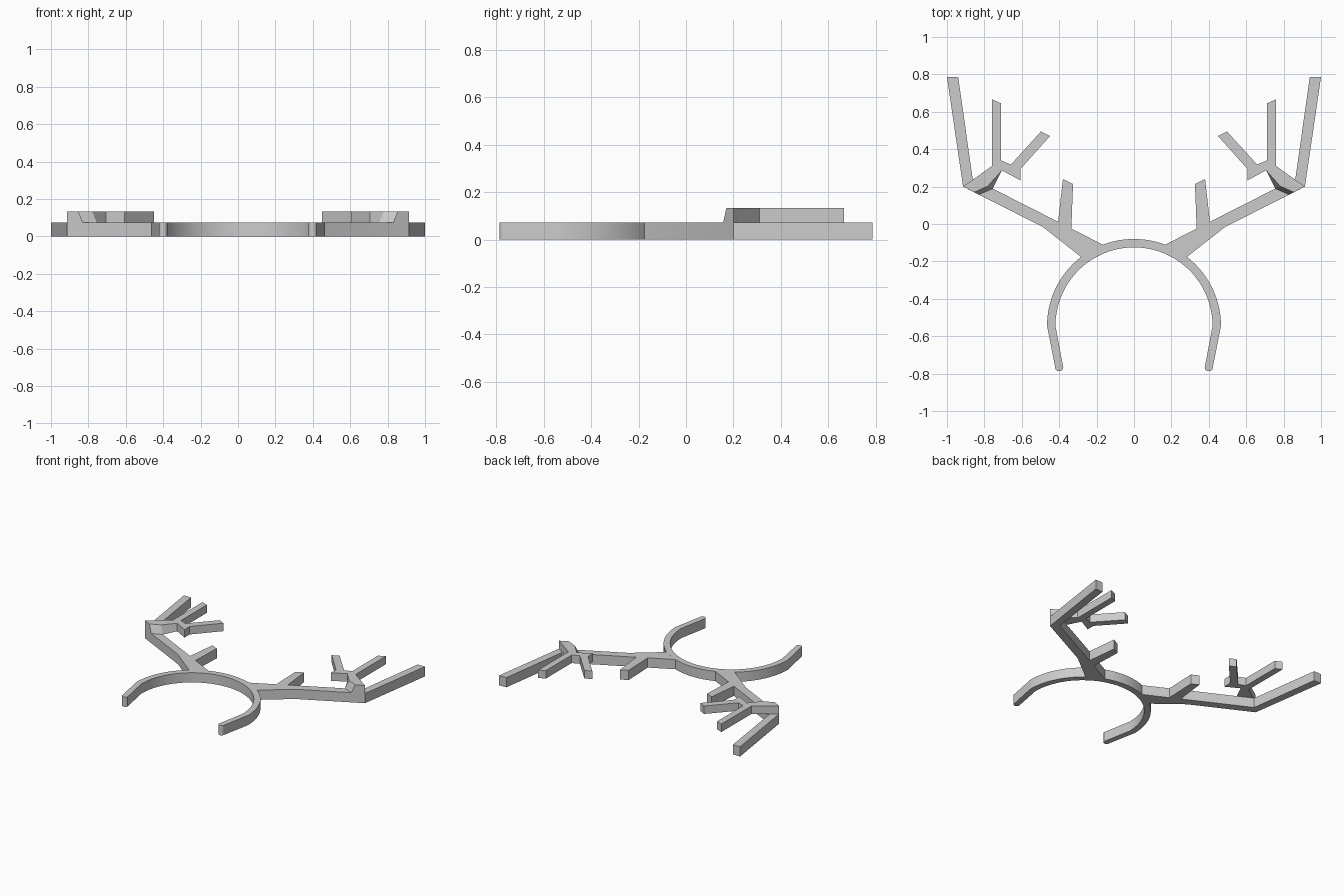
import bpy, bmesh, math

if "Cube" in bpy.data.objects:
    bpy.data.objects.remove(bpy.data.objects["Cube"])

LOW, HIGH = 0.073, 0.133      # top of the main layer, top of the raised layer
CY, R_OUT, R_IN = -0.545, 0.465, 0.42

grey = bpy.data.materials.new("plain grey")
grey.diffuse_color = (0.6, 0.6, 0.6, 1)
grey.use_nodes = True
grey.node_tree.nodes["Principled BSDF"].inputs["Base Color"].default_value = grey.diffuse_color


def prism(name, bottom, top, z0, z1, mirror=False):
    """Solid between two matching outlines, optionally mirrored across x."""
    bm = bmesh.new()
    lo = [bm.verts.new((x, y, z0)) for x, y in bottom]
    hi = [bm.verts.new((x, y, z1)) for x, y in top]
    n = len(lo)
    bm.faces.new(lo[::-1])
    bm.faces.new(hi)
    for i in range(n):
        j = (i + 1) % n
        bm.faces.new((lo[i], lo[j], hi[j], hi[i]))
    bmesh.ops.recalc_face_normals(bm, faces=bm.faces[:])
    me = bpy.data.meshes.new(name)
    bm.to_mesh(me)
    bm.free()
    me.materials.append(grey)
    ob = bpy.data.objects.new(name, me)
    bpy.context.collection.objects.link(ob)
    bpy.context.view_layer.objects.active = ob
    ob.select_set(True)
    bpy.ops.object.shade_smooth_by_angle(angle=math.radians(25))
    ob.select_set(False)
    if mirror:
        ob.modifiers.new("Mirror", 'MIRROR').use_mirror_merge = False
    return ob


def arc(r, a0, a1, n, cx=0, cy=CY):
    """Points on a circle, angles in degrees from +x."""
    return [(cx + r * math.cos(math.radians(a0 + (a1 - a0) * i / n)),
             cy + r * math.sin(math.radians(a0 + (a1 - a0) * i / n)))
            for i in range(n + 1)]


# Headband: half ring with two inward-leaning, round-ended legs
tip_right = arc(0.0225, 10, -170, 8, 0.4, -0.765)
tip_left = [(-x, y) for x, y in tip_right]
band = (arc(R_OUT, 180, 0, 64) + tip_right
        + arc(R_IN, 0, 180, 64) + tip_left[::-1])
prism("headband", band, band, 0, LOW, )

# Antler beam with its small inner tine and long outer tine
beam = arc(R_OUT, 52.5, 69.1, 6) + [
    (0.335, -0.025), (0.326, 0.214), (0.38, 0.24), (0.406, 0.012),
    (0.755, 0.189), (0.863, 0.243), (0.94, 0.787), (1.0, 0.787),
    (0.914, 0.2), (0.487, -0.016)]
prism("antler_beams", beam, beam, 0, LOW, mirror=True)

# Raised fork with two tines; its end on the beam is a slanted face
fork = [(0.914, 0.2), (0.861, 0.237), (0.76, 0.31), (0.76, 0.667),
        (0.711, 0.645), (0.711, 0.34), (0.658, 0.318), (0.497, 0.495),
        (0.449, 0.47), (0.607, 0.294), (0.607, 0.233), (0.706, 0.287)]
prism("antler_forks", fork + [(0.755, 0.189), (0.83, 0.157)],
      fork + [(0.78, 0.203), (0.855, 0.17)], LOW, HIGH, mirror=True)
